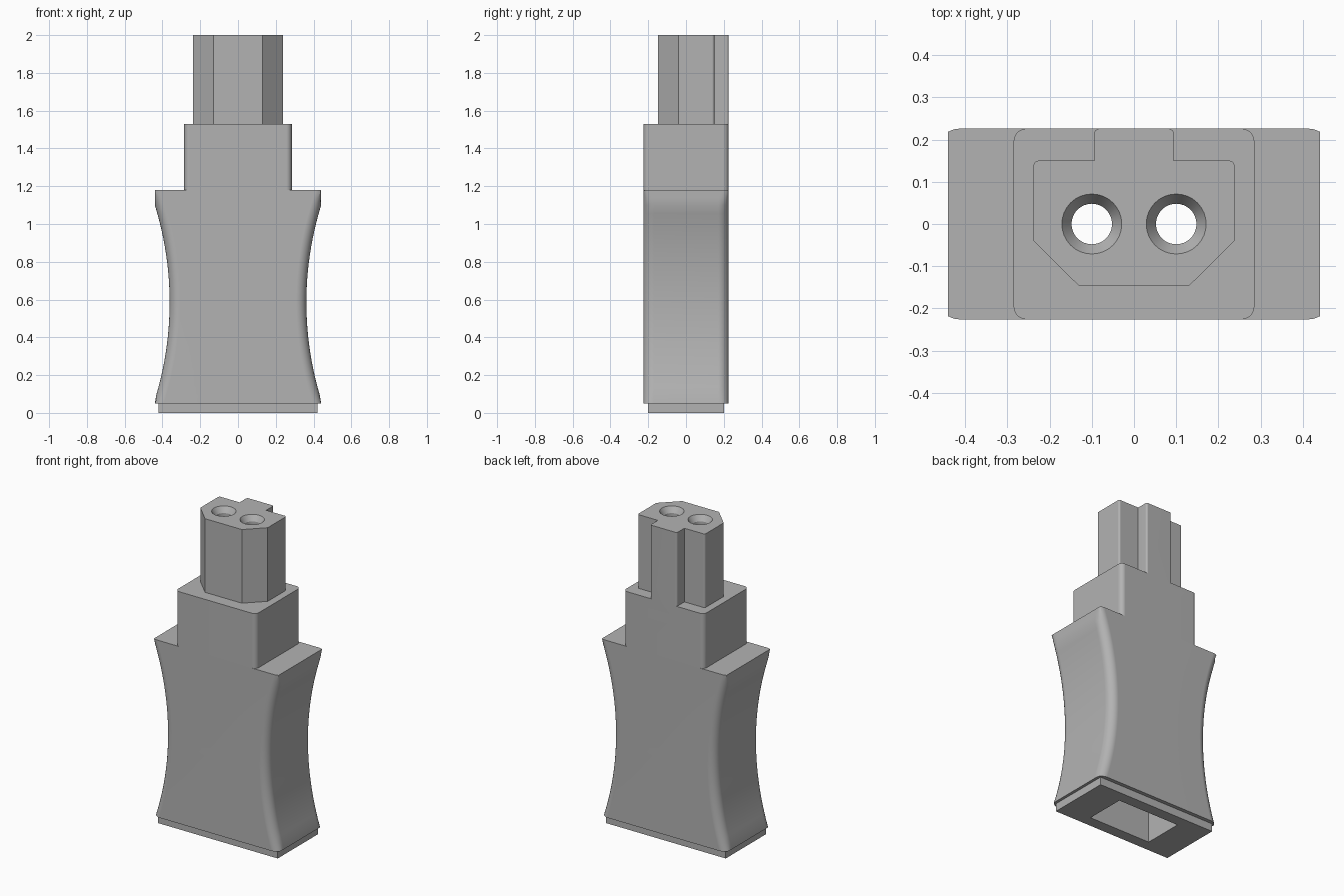
import bpy, bmesh, math
from mathutils import Vector

cube = bpy.data.objects.get("Cube")
if cube:
    bpy.data.objects.remove(cube, do_unlink=True)

GREY = (0.45, 0.45, 0.45, 1)
grey = bpy.data.materials.new("plain grey plastic")
grey.use_nodes = True
grey.diffuse_color = GREY
grey.node_tree.nodes["Principled BSDF"].inputs["Base Color"].default_value = GREY


def loft(name, rings):
    """Skin a stack of equal-length closed rings and cap both ends."""
    bm = bmesh.new()
    rows = [[bm.verts.new(p) for p in ring] for ring in rings]
    n = len(rows[0])
    for low, high in zip(rows, rows[1:]):
        for i in range(n):
            j = (i + 1) % n
            bm.faces.new((low[i], low[j], high[j], high[i]))
    bm.faces.new(rows[0][::-1])
    bm.faces.new(rows[-1])
    bmesh.ops.recalc_face_normals(bm, faces=bm.faces)
    mesh = bpy.data.meshes.new(name)
    bm.to_mesh(mesh)
    bm.free()
    mesh.materials.append(grey)
    obj = bpy.data.objects.new(name, mesh)
    bpy.context.collection.objects.link(obj)
    return obj


def rounded(corners, steps=6):
    """Outline from (x, y, radius) corners; radii only on right angles."""
    pts = []
    for i, (x, y, r) in enumerate(corners):
        p = Vector((x, y))
        if r == 0:
            pts.append(p)
            continue
        a = (Vector(corners[i - 1][:2]) - p).normalized()
        b = (Vector(corners[(i + 1) % len(corners)][:2]) - p).normalized()
        for k in range(steps + 1):
            t = k / steps * math.pi / 2
            pts.append(p + (a + b) * r - r * (b * math.cos(t) + a * math.sin(t)))
    return pts


def rect(w, d, r=0):
    return rounded([(-w, -d, r), (w, -d, r), (w, d, r), (-w, d, r)])


def at(outline, z):
    return [(x, y, z) for x, y in outline]


def prism(name, outline, z0, z1):
    return loft(name, [at(outline, z0), at(outline, z1)])


def apply_boolean(obj, other, operation):
    mod = obj.modifiers.new("boolean", "BOOLEAN")
    mod.operation, mod.solver, mod.object = operation, "EXACT", other
    bpy.context.view_layer.objects.active = obj
    bpy.ops.object.modifier_apply(modifier=mod.name)


DEPTH = 0.226

# Waisted grip: concave sides with filleted edges, trimmed to a flat rim
WAIST, RADIUS, MID, RIM = 0.362, 1.73, 0.585, 0.44
heights = [0.05 + (1.1 - 0.05) * i / 24 for i in range(25)] + [1.14, 1.18]
rings = []
for z in heights:
    half = WAIST + RADIUS - math.sqrt(RADIUS ** 2 - (z - MID) ** 2)
    outline = [(max(-RIM, min(RIM, x)), y) for x, y in rect(half, DEPTH, 0.055)]
    rings.append(at(outline, z))
housing = loft("housing", rings)

# Neck and keyed connector plug, fused into the housing
neck = prism("neck", rect(0.285, DEPTH, 0.03), 1.1, 1.53)
plug_outline = rounded([
    (-0.13, -0.147, 0), (0.13, -0.147, 0), (0.238, -0.04, 0),
    (0.238, 0.15, 0.012), (0.094, 0.15, 0), (0.094, DEPTH, 0.012),
    (-0.094, DEPTH, 0.012), (-0.094, 0.15, 0), (-0.238, 0.15, 0.012),
    (-0.238, -0.04, 0)], steps=4)
plug = prism("plug", plug_outline, 1.45, 2.0)
for part in (neck, plug):
    apply_boolean(housing, part, "UNION")
    bpy.data.objects.remove(part, do_unlink=True)

# Base plate, set in a little from the grip
base_plate = prism("base_plate", rect(0.422, 0.202), 0, 0.05)

# Rectangular cavity open at the bottom
cavity = prism("cavity_cutter", rect(0.22, 0.13), -0.1, 1.4)
cutters = [cavity]
apply_boolean(base_plate, cavity, "DIFFERENCE")
apply_boolean(housing, cavity, "DIFFERENCE")

# Two countersunk pin sockets through the plug
for side in (-1, 1):
    rings = []
    for z, r in ((1.35, 0.048), (1.965, 0.048), (2.0, 0.071), (2.05, 0.071)):
        rings.append([(side * 0.1 + r * math.cos(a), r * math.sin(a), z)
                      for a in (math.tau * k / 32 for k in range(32))])
    socket = loft("socket_cutter", rings)
    apply_boolean(housing, socket, "DIFFERENCE")
    cutters.append(socket)
for cutter in cutters:
    bpy.data.objects.remove(cutter, do_unlink=True)

# Smooth fillets, crisp flats
for obj in (housing, base_plate):
    bpy.ops.object.select_all(action="DESELECT")
    obj.select_set(True)
    bpy.context.view_layer.objects.active = obj
    bpy.ops.object.shade_smooth_by_angle(angle=math.radians(30))
    normals = obj.modifiers.new("flat face normals", "WEIGHTED_NORMAL")
    normals.keep_sharp = True
